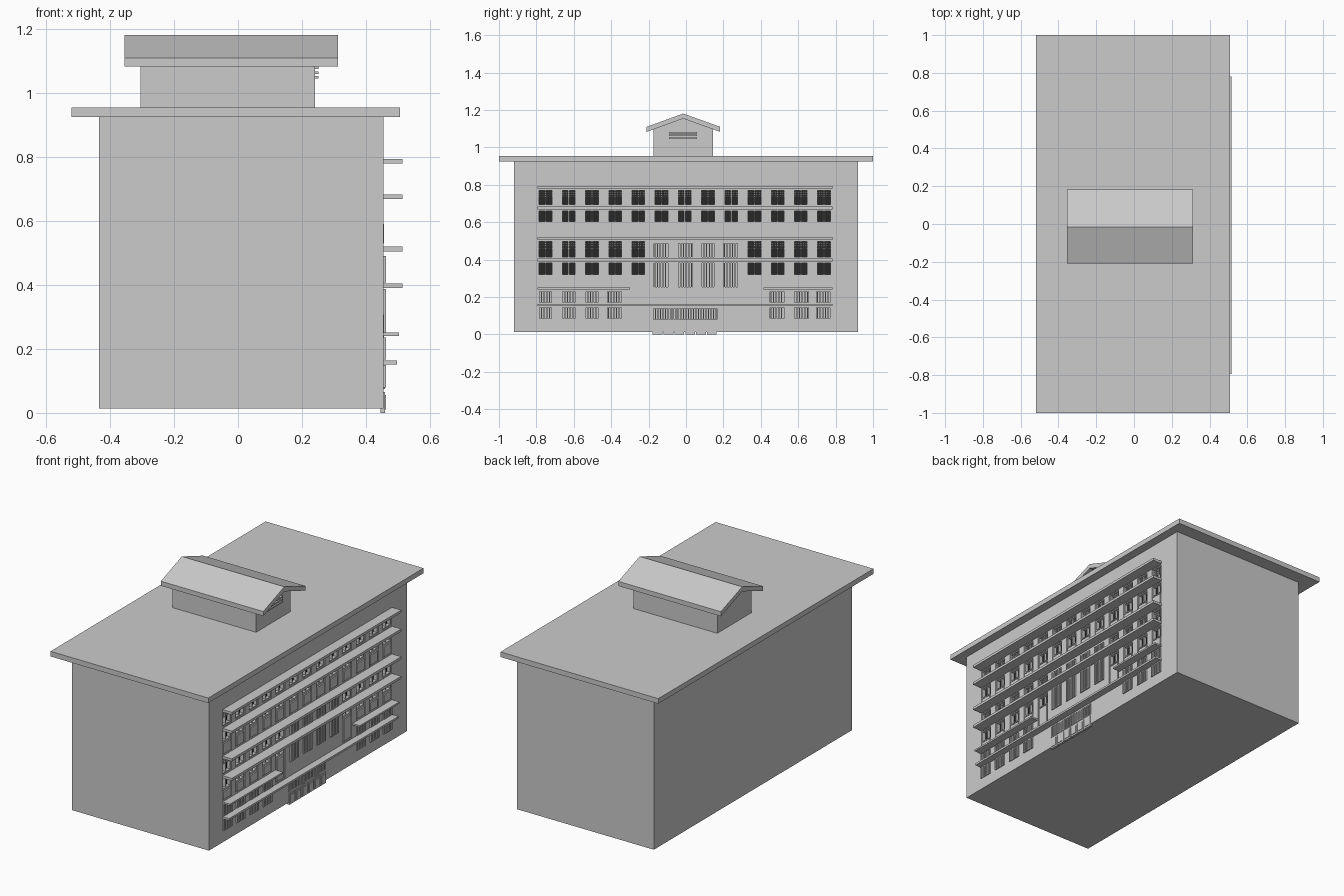
import bpy, bmesh
from mathutils import Matrix, Vector

if "Cube" in bpy.data.objects:
    bpy.data.objects.remove(bpy.data.objects["Cube"])

dark = bpy.data.materials.new("dark_glass")
dark.diffuse_color = (0.02, 0.02, 0.02, 1)
dark.use_nodes = True
dark.node_tree.nodes["Principled BSDF"].inputs["Base Color"].default_value = dark.diffuse_color


def boxes(name, items, mat=None):
    """One object from boxes given as (x0, x1, y0, y1, z0, z1)."""
    bm = bmesh.new()
    for x0, x1, y0, y1, z0, z1 in items:
        m = Matrix.Translation(((x0 + x1) / 2, (y0 + y1) / 2, (z0 + z1) / 2))
        m = m @ Matrix.Diagonal((x1 - x0, y1 - y0, z1 - z0, 1))
        bmesh.ops.create_cube(bm, size=1, matrix=m)
    return finish(name, bm, mat)


def extrude_x(name, profile, x0, x1):
    """Prism along x from a (y, z) profile."""
    bm = bmesh.new()
    face = bm.faces.new([bm.verts.new((x0, y, z)) for y, z in profile])
    ext = bmesh.ops.extrude_face_region(bm, geom=[face])["geom"]
    for v in ext:
        if isinstance(v, bmesh.types.BMVert):
            v.co.x = x1
    bmesh.ops.recalc_face_normals(bm, faces=bm.faces)
    return finish(name, bm)


def finish(name, bm, mat=None):
    me = bpy.data.meshes.new(name)
    bm.to_mesh(me)
    bm.free()
    ob = bpy.data.objects.new(name, me)
    bpy.context.collection.objects.link(ob)
    if mat:
        me.materials.append(mat)
    return ob


WALL, BACK = 0.455, 0.425
HALF = 0.04
cols = [-0.751 + 0.1241 * i for i in range(13)]
cuts, glass, frames, lattice, panels, bars = [], [], [], [], [], []


def frame(y0, y1, z0, z1, x0=BACK - 0.002, x1=WALL - 0.005, t=0.006):
    frames.extend([(x0, x1, y0, y0 + t, z0, z1), (x0, x1, y1 - t, y1, z0, z1),
                   (x0, x1, y0 + t, y1 - t, z0, z0 + t),
                   (x0, x1, y0 + t, y1 - t, z1 - t, z1)])


def window(y, z0, z1, sill=None, grille=False):
    """Recessed dark window, optional panel below and lattice on top."""
    y0, y1 = y - HALF, y + HALF
    cuts.append((BACK, 0.5, y0, y1, sill if sill else z0, z1))
    glass.append((BACK - 0.003, BACK + 0.004, y0, y1, z0, z1))
    frame(y0, y1, z0, z1)
    frames.append((BACK, WALL - 0.01, y - 0.003, y + 0.003, z0, z1))
    if sill:
        panels.append((BACK - 0.003, WALL - 0.007, y0, y1, sill, z0))
        panels.append((WALL - 0.008, WALL + 0.001, y0 + 0.007, y1 - 0.007,
                       sill + 0.007, z0 - 0.007))
    if grille:
        for z in (z1 - 0.015, z1 - 0.026, z1 - 0.04):
            lattice.append((BACK, WALL - 0.013, y0, y1, z - 0.0015, z + 0.0015))
        for i in range(1, 6):
            yy = y0 + i * (y1 - y0) / 6
            lattice.append((BACK, WALL - 0.014, yy - 0.001, yy + 0.001, z1 - 0.04, z1))


def barred(y0, y1, z0, z1, n=6, x=WALL + 0.007):
    """Recess covered by vertical bars."""
    cuts.append((WALL - 0.02, 0.5, y0, y1, z0, z1))
    for i in range(n):
        yy = y0 + 0.004 + i * (y1 - y0 - 0.008) / (n - 1)
        bars.append((x - 0.008, x, yy - 0.003, yy + 0.003, z0, z1))
    for z in (z0, z1 - 0.005):
        bars.append((x - 0.009, x - 0.001, y0, y1, z, z + 0.005))


# Window layout, floor by floor
for i, y in enumerate(cols):
    window(y, 0.69, 0.776, grille=True)
    window(y, 0.597, 0.665, sill=0.523)
    if 5 <= i <= 8:
        barred(y - HALF, y + HALF, 0.408, 0.49)
        barred(y - HALF, y + HALF, 0.25, 0.387)
    else:
        window(y, 0.408, 0.502, grille=True)
        window(y, 0.315, 0.387, sill=0.17 if i in (4, 9) else 0.254)
    if i < 4 or i > 9:
        barred(y - HALF, y + HALF, 0.08, 0.15)
        barred(y - HALF, y + HALF, 0.167, 0.235)

# Entrance with barred transom and six door panels
barred(-0.18, 0.165, 0.075, 0.145, n=26, x=WALL + 0.004)
for i in range(6):
    y0 = -0.178 + i * 0.058
    panels.append((0.445, WALL + 0.004, y0, y0 + 0.052, 0, 0.065))
    panels.append((0.455, WALL + 0.007, y0 + 0.008, y0 + 0.044, 0.01, 0.056))

# Main block with the openings cut out
body = boxes("main_building", [(-0.435, WALL, -0.92, 0.92, 0.013, 0.93)])
cutter = boxes("window_cutter", cuts)
cutter.hide_render = True
mod = body.modifiers.new("openings", 'BOOLEAN')
mod.object = cutter
mod.operation = 'DIFFERENCE'
mod.solver = 'EXACT'
bpy.context.view_layer.objects.active = body
bpy.ops.object.modifier_apply(modifier=mod.name)
bpy.data.objects.remove(cutter)

boxes("window_glass", glass, dark)
boxes("window_frames", frames)
boxes("window_lattice", lattice)
boxes("wall_panels", panels)
boxes("window_bars", bars)

# Horizontal sunshade ledges
Y0, Y1 = -0.793, 0.782
boxes("ledges", [(0.45, 0.515, Y0, Y1, z, z + 0.015) for z in (0.779, 0.668, 0.505, 0.39)]
      + [(0.45, 0.503, Y0, -0.30, 0.241, 0.251), (0.45, 0.503, 0.415, Y1, 0.241, 0.251),
         (0.45, 0.497, Y0, Y1, 0.152, 0.164)])

# Flat roof and rooftop house with gable
boxes("flat_roof", [(-0.52, 0.507, -1, 1, 0.925, 0.955)])
extrude_x("rooftop_house", [(-0.175, 0.95), (0.145, 0.95), (0.145, 1.1),
                            (-0.015, 1.158), (-0.175, 1.1)], -0.305, 0.24)
extrude_x("gable_roof", [(-0.21, 1.083), (-0.21, 1.11), (-0.015, 1.181), (0.183, 1.11),
                         (0.183, 1.083), (-0.015, 1.154)], -0.355, 0.312)
boxes("gable_louvres", [(0.235, 0.251, -0.09, 0.06, z, z + 0.008)
                        for z in (1.045, 1.06, 1.075)])
